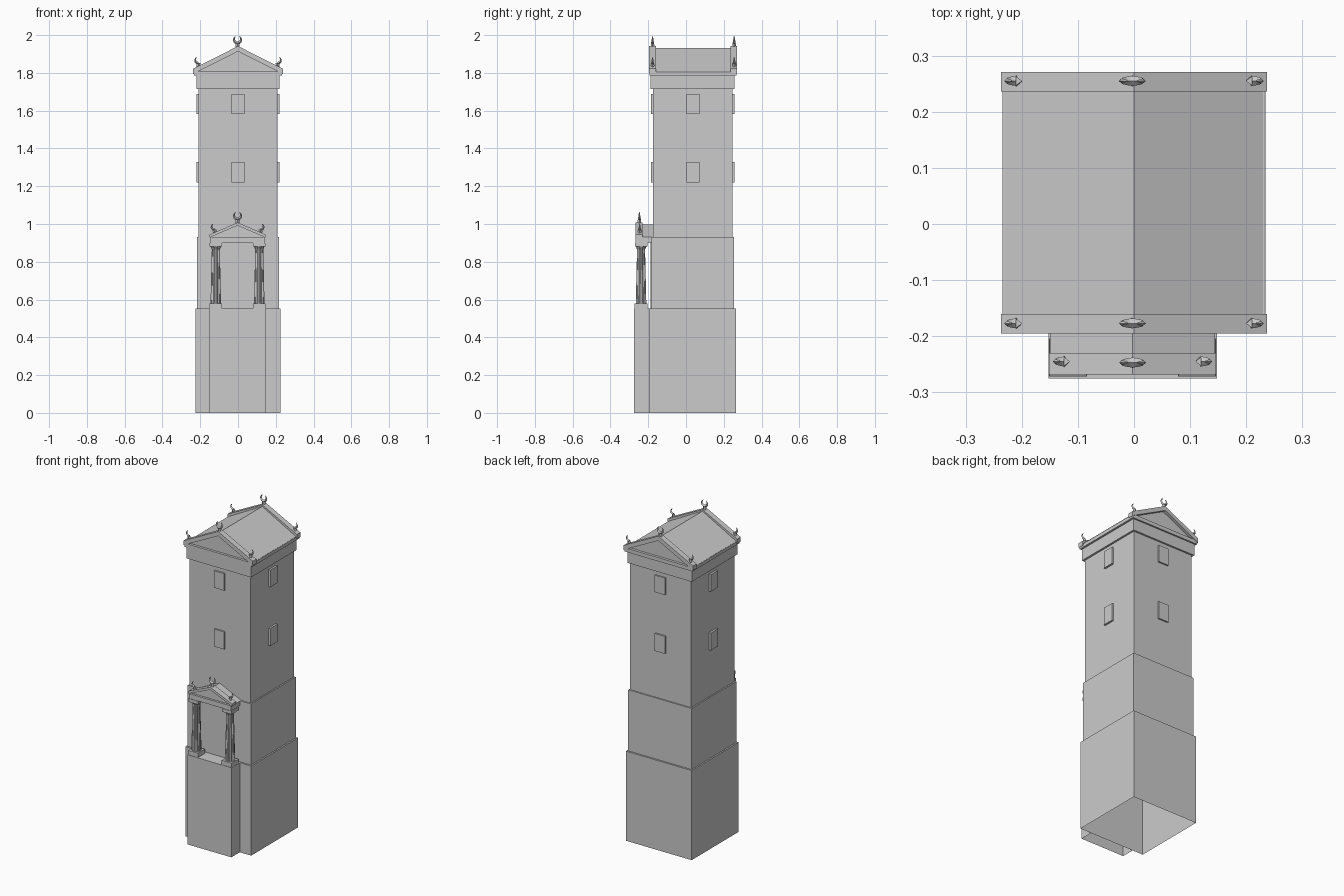
import bpy, bmesh, math
from mathutils import Vector

cube = bpy.data.objects.get("Cube")
if cube:
    bpy.data.objects.remove(cube, do_unlink=True)

stone = bpy.data.materials.new("grey_stone")
stone.use_nodes = True
COLOUR = (0.6, 0.6, 0.6, 1)
stone.diffuse_color = COLOUR
stone.node_tree.nodes["Principled BSDF"].inputs["Base Color"].default_value = COLOUR
YC = 0.037  # tower centre in depth


def finish(name, bm):
    bmesh.ops.recalc_face_normals(bm, faces=bm.faces)
    mesh = bpy.data.meshes.new(name)
    bm.to_mesh(mesh)
    bm.free()
    mesh.materials.append(stone)
    obj = bpy.data.objects.new(name, mesh)
    bpy.context.collection.objects.link(obj)
    return obj


def box(name, x0, x1, y0, y1, z0, z1, open_bottom=False):
    bm = bmesh.new()
    bmesh.ops.create_cube(bm, size=1)
    for v in bm.verts:
        v.co = Vector((x1 if v.co.x > 0 else x0, y1 if v.co.y > 0 else y0,
                       z1 if v.co.z > 0 else z0))
    bmesh.ops.recalc_face_normals(bm, faces=bm.faces)
    if open_bottom:
        low = [f for f in bm.faces if f.normal.z < -0.9]
        bmesh.ops.delete(bm, geom=low, context='FACES_ONLY')
    return finish(name, bm)


def extrude_profile(name, points, y0, y1):
    """Extrude an x-z outline along y."""
    bm = bmesh.new()
    face = bm.faces.new([bm.verts.new((x, y0, z)) for x, z in points])
    new = bmesh.ops.extrude_face_region(bm, geom=[face])["geom"]
    bmesh.ops.translate(bm, vec=(0, y1 - y0, 0),
                        verts=[v for v in new if isinstance(v, bmesh.types.BMVert)])
    return finish(name, bm)


def gable(name, cx, half, eave, apex, y0, y1):
    extrude_profile(name, [(cx - half, eave), (cx + half, eave), (cx, apex)], y0, y1)


def raking_cornice(name, cx, half, eave, apex, thick, y0, y1):
    extrude_profile(name, [(cx - half, eave - thick), (cx - half, eave), (cx, apex),
                           (cx + half, eave), (cx + half, eave - thick),
                           (cx, apex - thick)], y0, y1)


def sweep(bm, sections, cy):
    """Diamond sections: centre x, z, half width, half depth, direction angle."""
    rings = []
    for x, z, w, d, a in sections:
        nx, nz = math.cos(a) * w, math.sin(a) * w
        rings.append([bm.verts.new(p) for p in (
            (x - nx, cy, z - nz), (x, cy - d, z), (x + nx, cy, z + nz), (x, cy + d, z))])
    for r, s in zip(rings, rings[1:]):
        for i in range(4):
            bm.faces.new((r[i], r[(i + 1) % 4], s[(i + 1) % 4], s[i]))
    bm.faces.new(rings[0])
    bm.faces.new(rings[-1])


def ornament(name, cx, cy, base, height, sides, steps=8):
    """Stem with curved horns rising to one or both sides."""
    bm = bmesh.new()
    r = height * 0.31
    centre = base + height * 0.62
    sweep(bm, [(cx, base - 0.012, height * 0.16, 0.011, 0),
               (cx, centre - r, height * 0.2, 0.008, 0)], cy)
    for side in sides:
        horn = []
        for i in range(steps + 1):
            t = i / steps
            a = -math.pi / 2 + side * t * math.radians(150)
            horn.append((cx + r * math.cos(a), centre + r * math.sin(a),
                         height * (0.13 * math.cos(t * 1.45)) + 0.0005,
                         0.009 * (1 - 0.8 * t), a))
        sweep(bm, horn, cy)
    finish(name, bm)


def column(name, cx, cy, z0, z1):
    """Fluted tapering shaft with square base and capital."""
    bm = bmesh.new()
    n = 24
    rings = []
    for z, r in ((z0 + 0.025, 0.029), (z1 - 0.035, 0.022), (z1 - 0.015, 0.031)):
        ring = []
        for i in range(n):
            k = r * (1 if i % 2 else 0.87)
            a = 2 * math.pi * i / n
            ring.append(bm.verts.new((cx + k * math.cos(a), cy + k * math.sin(a), z)))
        rings.append(ring)
    for r, s in zip(rings, rings[1:]):
        for i in range(n):
            bm.faces.new((r[i], r[(i + 1) % n], s[(i + 1) % n], s[i]))
    finish(name + "_shaft", bm)
    box(name + "_base", cx - .034, cx + .034, cy - .034, cy + .034, z0, z0 + .027)
    box(name + "_capital", cx - .033, cx + .033, cy - .033, cy + .033, z1 - .02, z1)


# Tower tiers, each narrower than the one below
box("tower_base", -.225, .225, -.193, .266, 0, .553, True)
box("tower_middle", -.216, .216, -.182, .255, .553, .93)
box("tower_upper", -.208, .208, -.175, .247, .93, 1.72)
box("frieze", -.22, .22, -.187, .258, 1.714, 1.785)

# Crowning cornice, roof and both pediments
box("roof_cornice", -.232, .232, -.193, .268, 1.785, 1.808)
gable("main_roof", 0, .234, 1.806, 1.932, -.178, .252)
for label, y0, y1, oy in (("front", -.195, -.16, -.177), ("back", .236, .271, .255)):
    raking_cornice(label + "_raking_cornice", 0, .237, 1.822, 1.942, .028, y0, y1)
    ornament(label + "_peak_ornament", -.003, oy, 1.94, .06, (-1, 1))
    for word, s in (("right", -1), ("left", 1)):
        ornament(f"{label}_{word}_corner_ornament", s * .21, oy, 1.835, .053, (s,))

# Windows on all four sides, in two rows
for row, z0, z1 in (("lower", 1.219, 1.327), ("upper", 1.582, 1.687)):
    for word, y0, y1 in (("front", -.185, -.17), ("back", .24, .256)):
        box(f"{row}_{word}_window", -.035, .035, y0, y1, z0, z1)
    for word, s in (("right", -1), ("left", 1)):
        x0, x1 = sorted((s * .2, s * .22))
        box(f"{row}_{word}_window", x0, x1, YC - .035, YC + .035, z0, z1)

# Entrance porch
PX = -.0025
box("porch_base", PX - .15, PX + .15, -.275, -.193, 0, .553, True)
box("door_panel", PX - .083, PX + .083, -.188, -.18, .553, .9)
for word, s in (("right", -1), ("left", 1)):
    column(word + "_column", PX + s * .115, -.238, .553, .9)
    ornament(word + "_porch_corner_ornament", PX + s * .122, -.245, .955, .05, (s,))
box("porch_entablature", PX - .143, PX + .143, -.268, -.175, .9, .93)
gable("porch_roof", PX, .147, .93, .998, -.255, -.175)
raking_cornice("porch_raking_cornice", PX, .149, .944, 1.008, .016, -.268, -.23)
ornament("porch_peak_ornament", PX, -.247, 1.008, .06, (-1, 1))
